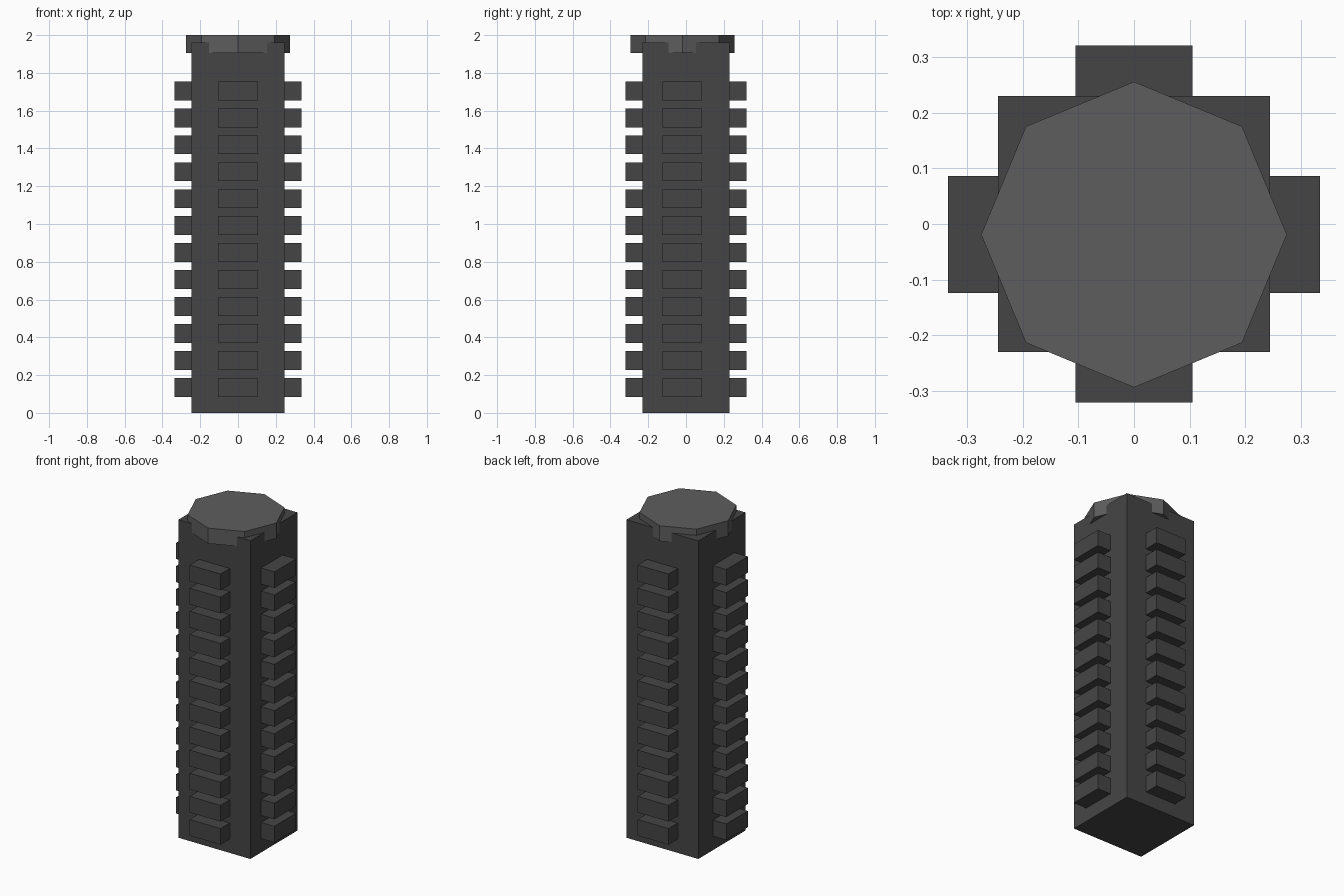
import bpy
from math import pi

if "Cube" in bpy.data.objects:
    bpy.data.objects.remove(bpy.data.objects["Cube"])

def material(name, v):
    m = bpy.data.materials.new(name)
    m.diffuse_color = (v, v, v, 1)
    m.use_nodes = True
    m.node_tree.nodes["Principled BSDF"].inputs["Base Color"].default_value = m.diffuse_color
    return m

dark = material("dark_grey", 0.06)
light = material("mid_grey", 0.11)

def box(name, lo, hi, mat):
    bpy.ops.mesh.primitive_cube_add(size=1, location=[(a + b) / 2 for a, b in zip(lo, hi)])
    ob = bpy.context.object
    ob.name = name
    ob.scale = [b - a for a, b in zip(lo, hi)]
    bpy.ops.object.transform_apply(location=False, rotation=False, scale=True)
    ob.data.materials.append(mat)
    return ob

HX, HY, TOP = 0.245, 0.23, 1.962   # shaft half widths and height
CY = -0.019                        # cap and side blocks sit slightly forward
PITCH, COUNT = 0.1427, 12

# Square shaft
box("shaft", (-HX, -HY, 0), (HX, HY, TOP), dark)

# Octagonal cap sunk into the shaft top
bpy.ops.mesh.primitive_cylinder_add(vertices=8, radius=0.275, depth=0.095,
                                    location=(0, CY, 1.9525))
cap = bpy.context.object
cap.name = "octagonal_cap"
cap.data.materials.append(light)

# A column of blocks on each face, repeated with an array
def block_column(name, lo, hi):
    ob = box(name, (*lo, 0.085), (*hi, 0.185), dark)
    arr = ob.modifiers.new("stack", 'ARRAY')
    arr.count = COUNT
    arr.use_relative_offset = False
    arr.use_constant_offset = True
    arr.constant_offset_displace = (0, 0, PITCH)

E = 0.01  # embed depth
block_column("front_blocks", (-0.105, -0.321), (0.105, -HY + E))
block_column("back_blocks", (-0.105, HY - E), (0.105, 0.321))
block_column("left_blocks", (-0.335, CY - 0.105), (-HX + E, CY + 0.105))
block_column("right_blocks", (HX - E, CY - 0.105), (0.335, CY + 0.105))
